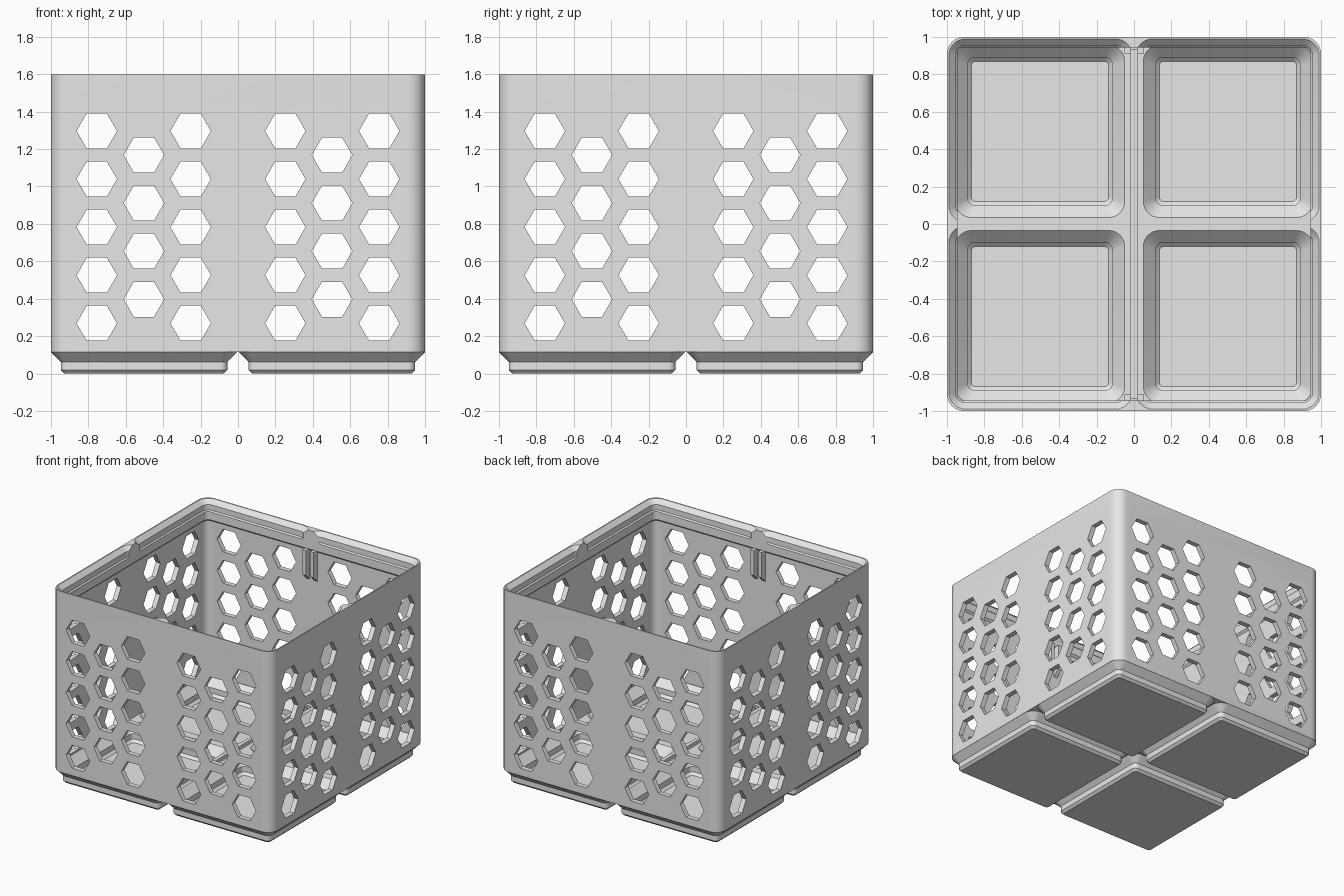
import bpy, bmesh, math
from mathutils import Vector

cube = bpy.data.objects.get("Cube")
if cube:
    bpy.data.objects.remove(cube, do_unlink=True)

grey = bpy.data.materials.new("light_grey_plastic")
grey.use_nodes = True
grey.diffuse_color = (0.8, 0.8, 0.8, 1)
grey.node_tree.nodes["Principled BSDF"].inputs["Base Color"].default_value = (0.8, 0.8, 0.8, 1)


def make_object(name, bm):
    bmesh.ops.recalc_face_normals(bm, faces=bm.faces)
    mesh = bpy.data.meshes.new(name)
    bm.to_mesh(mesh)
    bm.free()
    mesh.materials.append(grey)
    ob = bpy.data.objects.new(name, mesh)
    bpy.context.collection.objects.link(ob)
    return ob


def loft(name, rings, cx=0, cy=0, steps=8):
    """Stack rounded rectangles given as (z, half x, half y, corner radius)."""
    bm = bmesh.new()
    loops = []
    for z, hx, hy, r in rings:
        loop = []
        for corner, (sx, sy) in enumerate([(1, 1), (-1, 1), (-1, -1), (1, -1)]):
            for i in range(steps + 1):
                a = (corner + i / steps) * math.pi / 2
                loop.append(bm.verts.new((cx + sx * (hx - r) + r * math.cos(a),
                                          cy + sy * (hy - r) + r * math.sin(a), z)))
        loops.append(loop)
    for low, high in zip(loops, loops[1:]):
        for i in range(len(low)):
            j = (i + 1) % len(low)
            bm.faces.new((low[i], low[j], high[j], high[i]))
    bm.faces.new(loops[0][::-1])
    bm.faces.new(loops[-1])
    return make_object(name, bm)


def prism(bm, points, direction):
    """Extrude a flat outline along a direction."""
    face = bm.faces.new([bm.verts.new(p) for p in points])
    new = bmesh.ops.extrude_face_region(bm, geom=[face])["geom"]
    verts = [v for v in new if isinstance(v, bmesh.types.BMVert)]
    bmesh.ops.translate(bm, verts=verts, vec=Vector(direction))
    # extrusion removes nothing, so the starting face stays as the end cap


def combine(target, tool, operation):
    mod = target.modifiers.new("combine", 'BOOLEAN')
    mod.operation = operation
    mod.solver = 'EXACT'
    mod.object = tool
    tool.hide_render = True
    bpy.context.view_layer.objects.active = target
    bpy.ops.object.modifier_apply(modifier=mod.name)
    bpy.data.objects.remove(tool, do_unlink=True)


cells = [(sx, sy) for sx in (-1, 1) for sy in (-1, 1)]

# Outer shell and four stepped feet
bin_body = loft("bin_body", [(0.114, 1, 1, 0.09), (1.6, 1, 1, 0.09)])
for sx, sy in cells:
    foot = loft("foot", [(0, 0.426, 0.426, 0.02), (0.019, 0.445, 0.445, 0.038),
                         (0.062, 0.445, 0.445, 0.038), (0.114, 0.497, 0.497, 0.09),
                         (0.13, 0.48, 0.48, 0.08)], sx * 0.502, sy * 0.502)
    combine(bin_body, foot, 'UNION')

# Main cavity, narrowing under the rim
cavity = loft("cavity", [(0.165, 0.96, 0.96, 0.055), (1.43, 0.96, 0.96, 0.055),
                         (1.445, 0.945, 0.945, 0.04), (1.7, 0.945, 0.945, 0.04)])
combine(bin_body, cavity, 'DIFFERENCE')

for sx, sy in cells:
    # Sloped floor pocket inside each foot
    pocket = loft("pocket", [(z, 0.4525 - d, 0.46 - d, 0.085 - d * 0.7) for z, d in
                             ((0.035, 0.085), (0.055, 0.065), (0.1, 0.065), (0.165, 0), (0.185, 0))],
                  sx * 0.5025, sy * 0.495)
    combine(bin_body, pocket, 'DIFFERENCE')
    # Stacking recess in the rim, one per cell
    recess = loft("recess", [(z, h, h, h - 0.4) for z, h in
                             ((1.495, 0.43), (1.52, 0.455), (1.565, 0.455), (1.62, 0.51))],
                  sx * 0.5, sy * 0.5)
    combine(bin_body, recess, 'DIFFERENCE')

# Groove along the central floor ridge
bm = bmesh.new()
prism(bm, [(-0.02, -0.93, 0.14), (0.02, -0.93, 0.14), (0.02, -0.93, 0.2), (-0.02, -0.93, 0.2)], (0, 1.86, 0))
combine(bin_body, make_object("groove", bm), 'DIFFERENCE')

# Hexagon holes through both pairs of walls
pitch = 0.257
holes = [(side * u, z0 + pitch * k)
         for side in (-1, 1)
         for u, z0, rows in ((0.755, 0.269, 5), (0.503, 0.397, 4), (0.253, 0.269, 5))
         for k in range(rows)]
for along_x in (False, True):
    bm = bmesh.new()
    for u, z in holes:
        outline = [(u + 0.108 * math.cos(i * math.pi / 3), z + 0.108 * math.sin(i * math.pi / 3))
                   for i in range(6)]
        if along_x:
            prism(bm, [(-1.2, a, b) for a, b in outline], (2.4, 0, 0))
        else:
            prism(bm, [(a, -1.2, b) for a, b in outline], (0, 2.4, 0))
    combine(bin_body, make_object("hex_holes", bm), 'DIFFERENCE')

# Short divider rails under the rim at the front and back
bm = bmesh.new()
for s in (-1, 1):
    for x in (-0.05, 0.02):
        prism(bm, [(x, s * y, z) for y, z in ((0.97, 1.18), (0.91, 1.24), (0.91, 1.445), (0.97, 1.445))],
              (0.03, 0, 0))
divider_rails = make_object("divider_rails", bm)

# Smooth rounded corners, crisp edges elsewhere
bpy.ops.object.select_all(action='DESELECT')
bin_body.select_set(True)
bpy.context.view_layer.objects.active = bin_body
bpy.ops.object.shade_smooth_by_angle(angle=math.radians(30))
